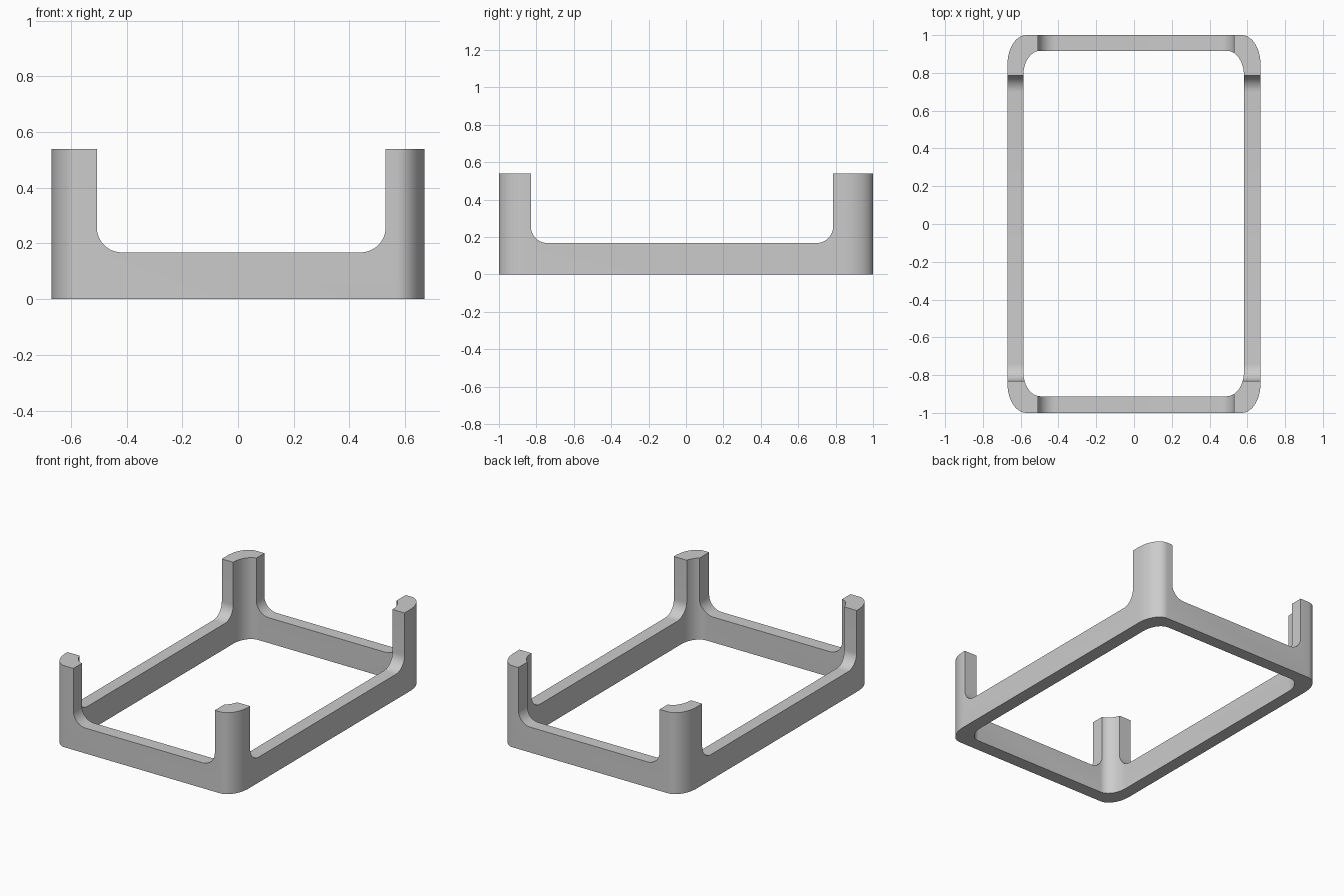
import bpy, bmesh
from math import sin, cos, pi

if "Cube" in bpy.data.objects:
    bpy.data.objects.remove(bpy.data.objects["Cube"])

HEIGHT, RAIL = 0.54, 0.168


def rounded_rect(x0, x1, y0, y1, rx, ry, n=12):
    """Counter-clockwise outline with elliptical corners."""
    corners = [(x1 - rx, y1 - ry), (x0 + rx, y1 - ry),
               (x0 + rx, y0 + ry), (x1 - rx, y0 + ry)]
    return [(cx + rx * cos((q + i / n) * pi / 2), cy + ry * sin((q + i / n) * pi / 2))
            for q, (cx, cy) in enumerate(corners) for i in range(n + 1)]


def finish(name, bm):
    bmesh.ops.recalc_face_normals(bm, faces=bm.faces[:])
    mesh = bpy.data.meshes.new(name)
    bm.to_mesh(mesh)
    bm.free()
    obj = bpy.data.objects.new(name, mesh)
    bpy.context.collection.objects.link(obj)
    return obj


def tube(name, outer, inner, height):
    """Straight-walled ring between two matching outlines."""
    bm = bmesh.new()
    loops = [[bm.verts.new((x, y, z)) for x, y in pts]
             for pts, z in ((outer, 0), (outer, height), (inner, height), (inner, 0))]
    n = len(outer)
    for a, b in zip(loops, loops[1:] + loops[:1]):
        for i in range(n):
            j = (i + 1) % n
            bm.faces.new((a[i], a[j], b[j], b[i]))
    return finish(name, bm)


def slot_cutter(name, lo, hi, axis, rx, rz):
    """Rounded-bottom slot, running right through the frame along one axis."""
    profile = rounded_rect(lo, hi, RAIL, 1.2, rx, rz)
    to3d = (lambda u, w, t: (u, t, w)) if axis == 'Y' else (lambda u, w, t: (t, u, w))
    bm = bmesh.new()
    a = [bm.verts.new(to3d(u, w, -1.5)) for u, w in profile]
    b = [bm.verts.new(to3d(u, w, 1.5)) for u, w in profile]
    bm.faces.new(a)
    bm.faces.new(b)
    for i in range(len(a)):
        j = (i + 1) % len(a)
        bm.faces.new((a[i], a[j], b[j], b[i]))
    obj = finish(name, bm)
    obj.hide_render = True
    return obj


# Rectangular frame with rounded corners, at full post height
frame = tube("corner_post_frame",
             rounded_rect(-0.67, 0.67, -1, 1, 0.10, 0.155),
             rounded_rect(-0.586, 0.582, -0.912, 0.917, 0.09, 0.13), HEIGHT)

# Slots lower the walls to rails and leave the four corner posts
cutters = [slot_cutter("front_back_slot", -0.507, 0.53, 'Y', 0.09, 0.09),
           slot_cutter("side_slot", -0.83, 0.787, 'X', 0.09, 0.09)]

bpy.context.view_layer.objects.active = frame
frame.select_set(True)
for cutter in cutters:
    mod = frame.modifiers.new(cutter.name, 'BOOLEAN')
    mod.operation = 'DIFFERENCE'
    mod.solver = 'EXACT'
    mod.object = cutter
    bpy.ops.object.modifier_apply(modifier=mod.name)
    bpy.data.objects.remove(cutter)

bpy.ops.object.shade_smooth_by_angle(angle=pi / 6)
